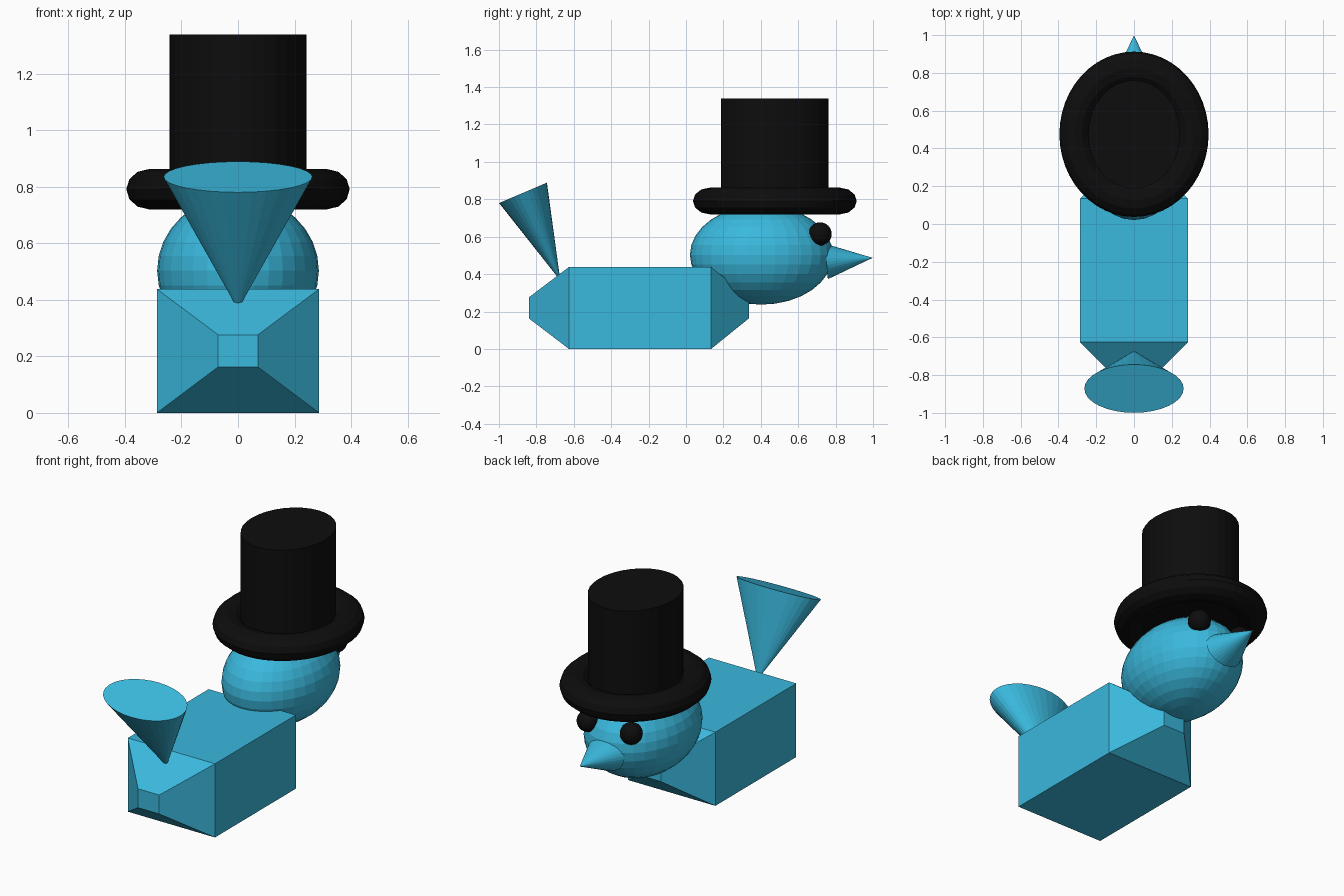
import bpy, bmesh, math

if "Cube" in bpy.data.objects:
    bpy.data.objects.remove(bpy.data.objects["Cube"])


def material(name, rgb):
    m = bpy.data.materials.new(name)
    m.diffuse_color = (*rgb, 1)
    m.use_nodes = True
    m.node_tree.nodes["Principled BSDF"].inputs["Base Color"].default_value = m.diffuse_color
    return m


blue = material("sky blue", (0.042, 0.48, 0.72))
black = material("black", (0.004, 0.004, 0.004))


def finish(name, mat, scale=(1, 1, 1)):
    ob = bpy.context.object
    ob.name = name
    ob.scale = scale
    ob.data.materials.append(mat)
    return ob


def cone(name, tip, base, rx, rz):
    """Elliptical cone lying in the x = 0 plane, given by tip and base (y, z)."""
    dy, dz = tip[0] - base[0], tip[1] - base[1]
    bpy.ops.mesh.primitive_cone_add(
        vertices=32, radius1=1, radius2=0, depth=1,
        location=(0, (tip[0] + base[0]) / 2, (tip[1] + base[1]) / 2),
        rotation=(math.atan2(-dy, dz), 0, 0))
    return finish(name, blue, (rx, rz, math.hypot(dy, dz)))


# body: rectangular block with tapered ends, lofted from four sections
sections = [(-0.84, 0.07, 0.163, 0.276), (-0.626, 0.287, 0, 0.438),
            (0.134, 0.287, 0, 0.438), (0.336, 0.07, 0.163, 0.276)]
bm = bmesh.new()
rings = [[bm.verts.new(p) for p in ((-w, y, lo), (w, y, lo), (w, y, hi), (-w, y, hi))]
         for y, w, lo, hi in sections]
for a, b in zip(rings, rings[1:]):
    for i in range(4):
        j = (i + 1) % 4
        bm.faces.new((a[i], a[j], b[j], b[i]))
bm.faces.new(rings[0])
bm.faces.new(rings[-1])
bmesh.ops.recalc_face_normals(bm, faces=bm.faces)
mesh = bpy.data.meshes.new("body")
bm.to_mesh(mesh)
bm.free()
mesh.materials.append(blue)
bpy.context.collection.objects.link(bpy.data.objects.new("body", mesh))

# head
bpy.ops.mesh.primitive_uv_sphere_add(segments=32, ring_count=16, location=(0, 0.403, 0.503))
finish("head", blue, (0.286, 0.382, 0.266))

# beak and tail
cone("beak", (0.998, 0.487), (0.751, 0.468), 0.12, 0.095)
cone("tail", (-0.672, 0.366), (-0.8715, 0.8345), 0.263, 0.139)

# eyes
for side, x in (("left", -0.142), ("right", 0.142)):
    bpy.ops.mesh.primitive_uv_sphere_add(segments=32, ring_count=16, radius=0.062,
                                         location=(x, 0.717, 0.615))
    finish(side + "_eye", black)

# hat brim and crown
bpy.ops.mesh.primitive_torus_add(major_segments=48, minor_segments=12, major_radius=1,
                                 minor_radius=0.254, location=(0, 0.475, 0.791))
finish("hat_brim", black, (0.315, 0.349, 0.28))
bpy.ops.mesh.primitive_cylinder_add(vertices=32, radius=1, depth=1, location=(0, 0.474, 1.044))
finish("hat_crown", black, (0.243, 0.287, 0.588))
